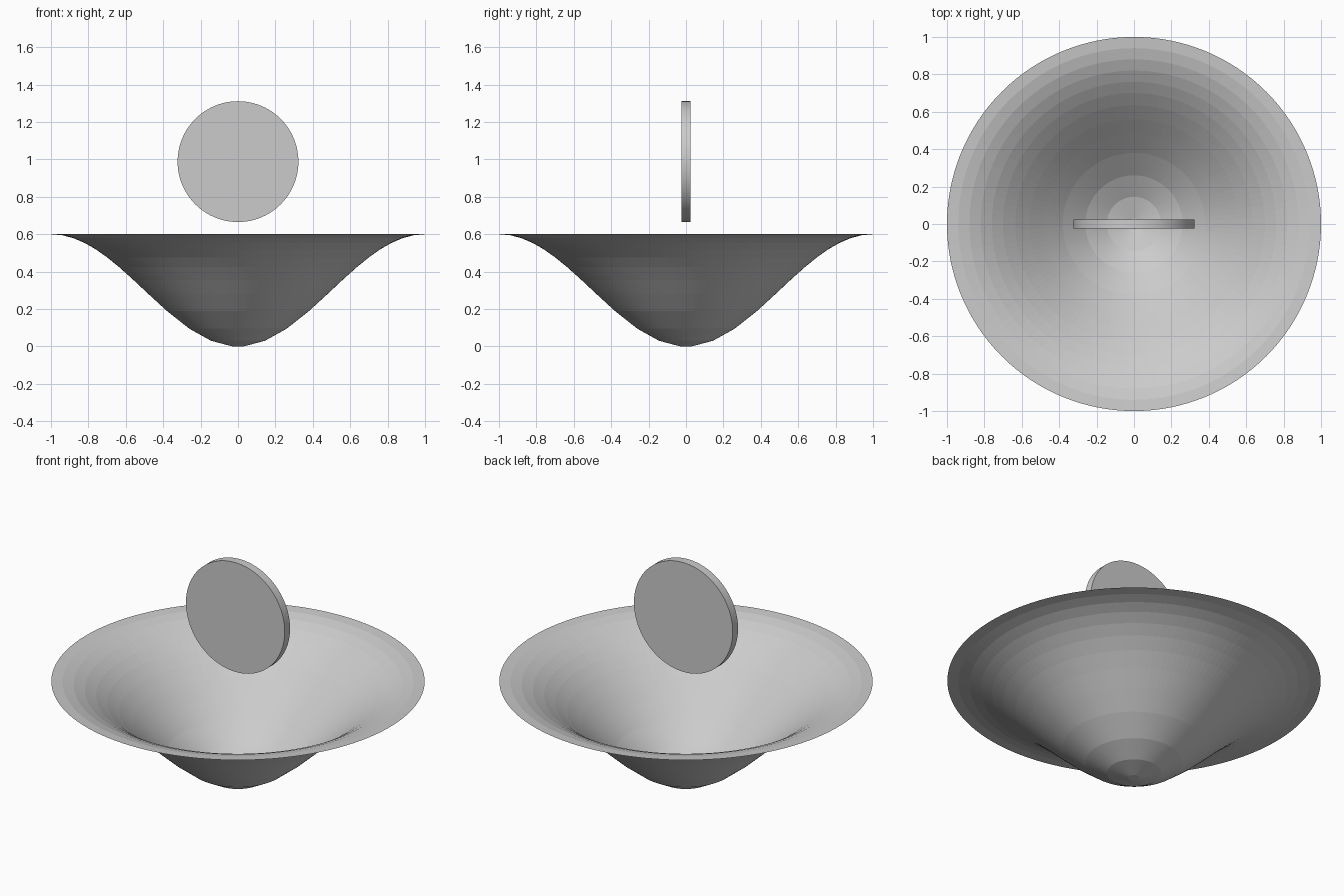
import bpy, bmesh
from math import pi, cos, sin

if "Cube" in bpy.data.objects:
    bpy.data.objects.remove(bpy.data.objects["Cube"])

SEG = 128


def make_object(name, bm):
    mesh = bpy.data.meshes.new(name)
    bm.to_mesh(mesh)
    bm.free()
    obj = bpy.data.objects.new(name, mesh)
    bpy.context.collection.objects.link(obj)
    return obj


# Flared dish: thin sheet, cosine profile revolved about z
radii = [0.03, 0.145, 0.26, 0.38, 0.48, 0.56, 0.635, 0.70, 0.76, 0.82, 0.88, 0.94, 1.0]
bm = bmesh.new()
rings = []
for r in radii:
    z = 0.0 if r < 0.05 else 0.3 * (1 - cos(pi * r))
    rings.append([bm.verts.new((r * cos(2 * pi * i / SEG), r * sin(2 * pi * i / SEG), z))
                  for i in range(SEG)])
bm.faces.new(rings[0])
for a, b in zip(rings, rings[1:]):
    for i in range(SEG):
        j = (i + 1) % SEG
        bm.faces.new((a[i], b[i], b[j], a[j]))
make_object("flared_dish", bm)

# Upright disc floating above the dish, axis along y
bpy.ops.mesh.primitive_cylinder_add(vertices=96, radius=0.323, depth=0.05,
                                    location=(0, 0, 0.988), rotation=(pi / 2, 0, 0))
disc = bpy.context.object
disc.name = "upright_disc"
bpy.ops.object.shade_smooth_by_angle()
